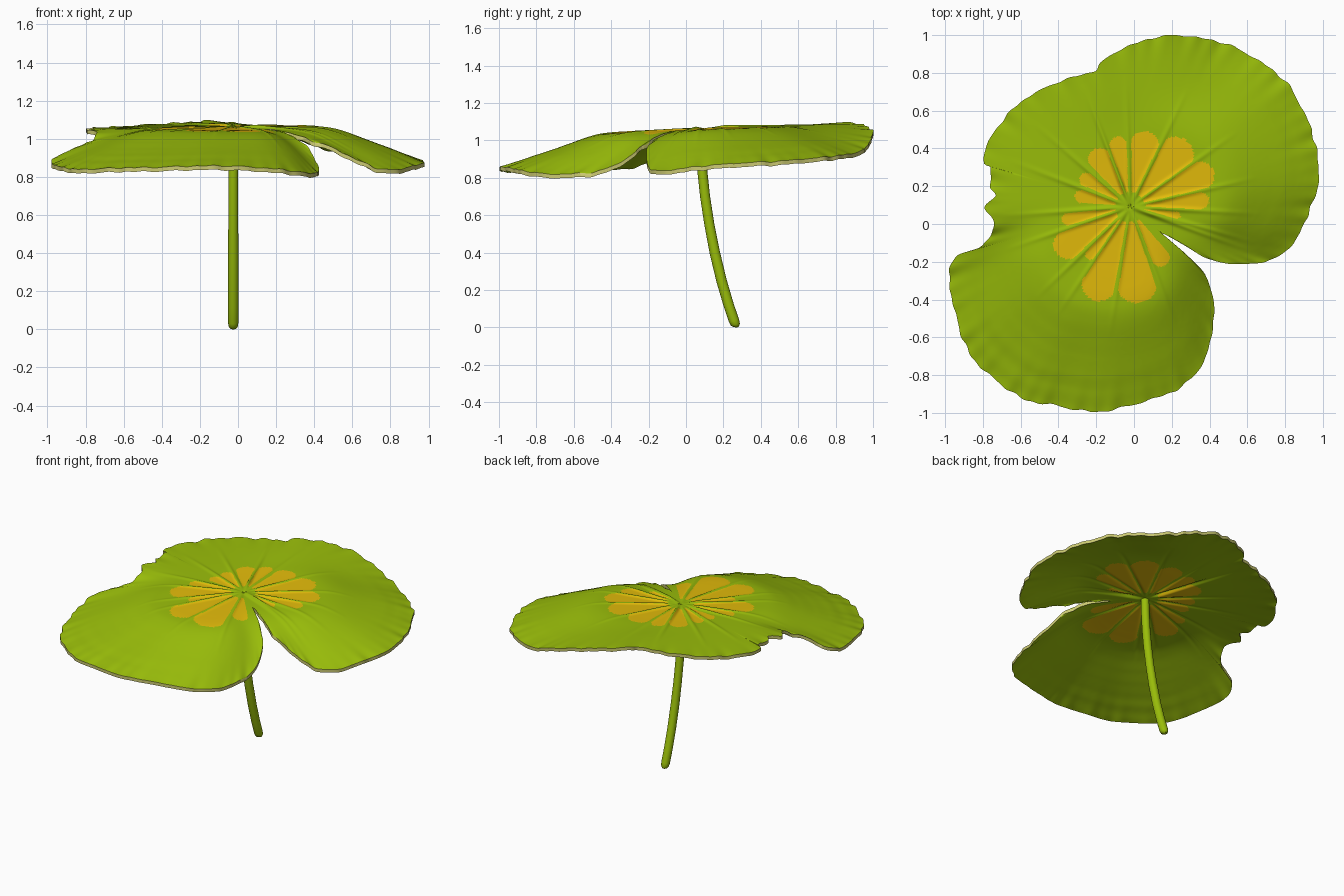
import bpy, bmesh, math
from mathutils import Vector
from mathutils.kdtree import KDTree

if "Cube" in bpy.data.objects:
    bpy.data.objects.remove(bpy.data.objects["Cube"])


def material(name, rgb):
    m = bpy.data.materials.new(name)
    m.diffuse_color = (*rgb, 1)
    m.use_nodes = True
    m.node_tree.nodes["Principled BSDF"].inputs["Base Color"].default_value = m.diffuse_color
    return m


green = material("leaf green", (0.32, 0.51, 0.003))
yellow = material("petal yellow", (0.77, 0.50, 0.003))
pale = material("pale rim", (0.60, 0.59, 0.17))


def finish(name, bm, mats):
    me = bpy.data.meshes.new(name)
    bmesh.ops.recalc_face_normals(bm, faces=bm.faces)
    bm.to_mesh(me)
    bm.free()
    for m in mats:
        me.materials.append(m)
    ob = bpy.data.objects.new(name, me)
    bpy.context.collection.objects.link(ob)
    bpy.ops.object.select_all(action="DESELECT")
    ob.select_set(True)
    bpy.context.view_layer.objects.active = ob
    bpy.ops.object.shade_smooth_by_angle(angle=math.radians(50))
    return ob


# Leaf margin, counter-clockwise from the notch: x, y, height of the rim
CX, CY = -0.02, 0.09
MARGIN = [
    (0.15, -0.05, 1.05), (0.27, -0.115, 1.04), (0.38, -0.18, 1.01), (0.5, -0.21, 0.95),
    (0.62, -0.21, 0.88), (0.73, -0.19, 0.835), (0.84, -0.11, 0.84), (0.89, -0.02, 0.85),
    (0.96, 0.15, 0.87), (0.98, 0.28, 0.88), (0.94, 0.5, 0.89), (0.83, 0.72, 0.91),
    (0.74, 0.81, 0.92), (0.62, 0.89, 0.93), (0.5, 0.95, 0.95), (0.38, 0.98, 0.99),
    (0.22, 1.0, 1.04), (0.08, 0.98, 1.07), (-0.08, 0.92, 1.09), (-0.18, 0.85, 1.1),
    (-0.21, 0.81, 1.09), (-0.38, 0.76, 1.08), (-0.55, 0.68, 1.07), (-0.67, 0.58, 1.06),
    (-0.78, 0.42, 1.055), (-0.795, 0.32, 1.055), (-0.755, 0.3, 1.055), (-0.765, 0.2, 1.055),
    (-0.73, 0.15, 1.05), (-0.795, 0.09, 1.05), (-0.75, 0.03, 1.045), (-0.74, -0.02, 1.04),
    (-0.81, -0.12, 0.98), (-0.94, -0.17, 0.9), (-0.98, -0.3, 0.87), (-0.91, -0.6, 0.85),
    (-0.82, -0.75, 0.84), (-0.6, -0.92, 0.85), (-0.42, -0.96, 0.85), (-0.2, -0.995, 0.86),
    (0.02, -0.95, 0.855), (0.24, -0.87, 0.84), (0.37, -0.73, 0.82), (0.42, -0.53, 0.815),
    (0.42, -0.4, 0.84), (0.375, -0.265, 0.92), (0.27, -0.155, 1.02),
]

# Painted petals: angle, length, half width in degrees
PETALS = [(101, .38, 9), (77, .41, 13), (49, .46, 14), (24, .48, 11), (5, .42, 8),
          (-10, .27, 6), (-59, .36, 10), (-85, .51, 14), (-112, .53, 12), (-130, .36, 6),
          (-149, .46, 12), (-169, .37, 7), (168, .30, 9), (148, .31, 9), (123, .36, 12)]
VEINS = [a - w for a, l, w in PETALS] + [111, -20]


def offset(a, b):
    return (a - b + 180) % 360 - 180


def resample(points, count):
    """Even samples of a closed Catmull-Rom curve, kept star-shaped about the hub."""
    p = [Vector(q) for q in points]
    n, dense = len(p), []
    for i in range(n):
        a, b, c, d = p[i - 1], p[i], p[(i + 1) % n], p[(i + 2) % n]
        for k in range(20):
            t = k / 20
            dense.append(b + 0.4 * t * (c - a) + t * t * (3 * (c - b) - 0.8 * (c - a) - 0.4 * (d - b))
                         + t ** 3 * (2 * (b - c) + 0.4 * (c - a) + 0.4 * (d - b)))
    dense.append(dense[0])
    dist = [0]
    for a, b in zip(dense, dense[1:]):
        dist.append(dist[-1] + (b - a).length)
    out, j, last = [], 0, -39.6
    for k in range(count):
        s = dist[-1] * k / count
        while dist[j + 1] < s:
            j += 1
        q = dense[j].lerp(dense[j + 1], (s - dist[j]) / max(dist[j + 1] - dist[j], 1e-9))
        r = math.hypot(q.x - CX, q.y - CY)
        ang = (math.degrees(math.atan2(q.y - CY, q.x - CX)) + 45) % 360 - 45
        if k > count / 2 and ang < 0:
            ang += 360
        last = min(max(ang, last + 0.02), 320.3 - 0.02 * (count - k))
        out.append((r, math.radians(last), q.z))
    return out


N, RINGS = 520, 95
edge = resample(MARGIN, N)


def flat(y):
    return 1.055 + 0.035 * y


# Height guides: a flat middle, then a straight slope to the rim and just past it
guides = []
for k in range(0, N, 5):
    r, a, z = edge[k]
    for t in (0.1, 0.2, 0.3, 0.4, 0.5, 0.58, 0.66, 0.74, 0.82, 0.91, 1.0, 1.08):
        x, y = CX + t * r * math.cos(a), CY + t * r * math.sin(a)
        if t > 0.45 or k % 10 == 0:
            guides.append((x, y, flat(y) + (z - flat(y)) * max(0, t - 0.52) / 0.48))
tree = KDTree(len(guides))
for i, (x, y, z) in enumerate(guides):
    tree.insert((x, y, 0), i)
tree.balance()


def height(x, y):
    total = value = 0
    for co, i, d in tree.find_range((x, y, 0), 0.17):
        w = math.exp(-(d / 0.075) ** 2)
        total += w
        value += w * guides[i][2]
    return value / total if total else flat(y)


def leaf_point(k, t):
    r, a, rim_z = edge[k]
    wave = math.sin(k * 0.83) * math.sin(k * 0.11) + 0.8 * math.sin(k * 0.47 + 1)
    r *= t * (1 + 0.004 * wave * t ** 14)
    x, y, ang = CX + r * math.cos(a), CY + r * math.sin(a), math.degrees(a)
    z = height(x, y) + 0.004 * wave * t ** 14
    # raised veins, fading outwards
    for v in VEINS:
        d = offset(ang, v)
        if abs(d) < 60:
            z += 0.012 * math.exp(-(r * math.radians(d) / 0.013) ** 2) * max(0, 1 - r / 0.7) * min(1, r / .12)
    return Vector((x, y, z))


def is_petal(x, y):
    r, ang = math.hypot(x - CX, y - CY), math.degrees(math.atan2(y - CY, x - CX))
    for a, length, w in PETALS:
        d = abs(offset(ang, a))
        if d < w and r > 0.08 and r * math.radians(w - d) > 0.007:
            if r < length * (0.8 + 0.2 * math.sqrt(1 - (d / w) ** 2)):
                return True
    return False


# Leaf: upper and lower skin in rings from the hub to the margin, joined by a rim
points = [[leaf_point(k, j / RINGS) for k in range(N)] for j in range(1, RINGS + 1)]
bm = bmesh.new()
rims = []
for under in (0, 1):
    hub = bm.verts.new((CX, CY, flat(CY) - 0.016 * under))
    rings = []
    for j, row in enumerate(points):
        drop = under * (0.016 + 0.006 * (j / RINGS) ** 6)
        rings.append([bm.verts.new((p.x, p.y, p.z - drop)) for p in row])
    for k in range(N):
        m = (k + 1) % N
        bm.faces.new((hub, rings[0][k], rings[0][m]))
        for a, b in zip(rings, rings[1:]):
            f = bm.faces.new((a[k], b[k], b[m], a[m]))
            c = f.calc_center_median()
            f.material_index = int(is_petal(c.x, c.y))
    rims.append(rings[-1])
for k in range(N):
    m = (k + 1) % N
    bm.faces.new((rims[0][k], rims[1][k], rims[1][m], rims[0][m])).material_index = 2
finish("leaf", bm, [green, yellow, pale])

# Stem: bent round tube with a rounded foot
PATH = [(0.268, 0.0, 0.004), (0.267, 0.004, 0.016), (0.264, 0.015, 0.024), (0.257, 0.035, 0.027),
        (0.228, 0.12, 0.027), (0.19, 0.25, 0.027), (0.154, 0.4, 0.027), (0.125, 0.55, 0.026),
        (0.102, 0.7, 0.026), (0.088, 0.83, 0.026), (0.08, 0.95, 0.026), (0.077, 1.045, 0.026)]
bm = bmesh.new()
SIDES = 20
loops = []
for y, z, r in PATH:
    tilt = 0.25 if 0.01 < z < 1 else 0
    ring = [(r * math.cos(i * math.tau / SIDES), r * math.sin(i * math.tau / SIDES)) for i in range(SIDES)]
    loops.append([bm.verts.new((-0.025 + u, y + v, max(0, z + tilt * v))) for u, v in ring])
for a, b in zip(loops, loops[1:]):
    for i in range(SIDES):
        j = (i + 1) % SIDES
        bm.faces.new((a[i], a[j], b[j], b[i]))
bm.faces.new(loops[0])
bm.faces.new(loops[-1])
finish("stem", bm, [green])
